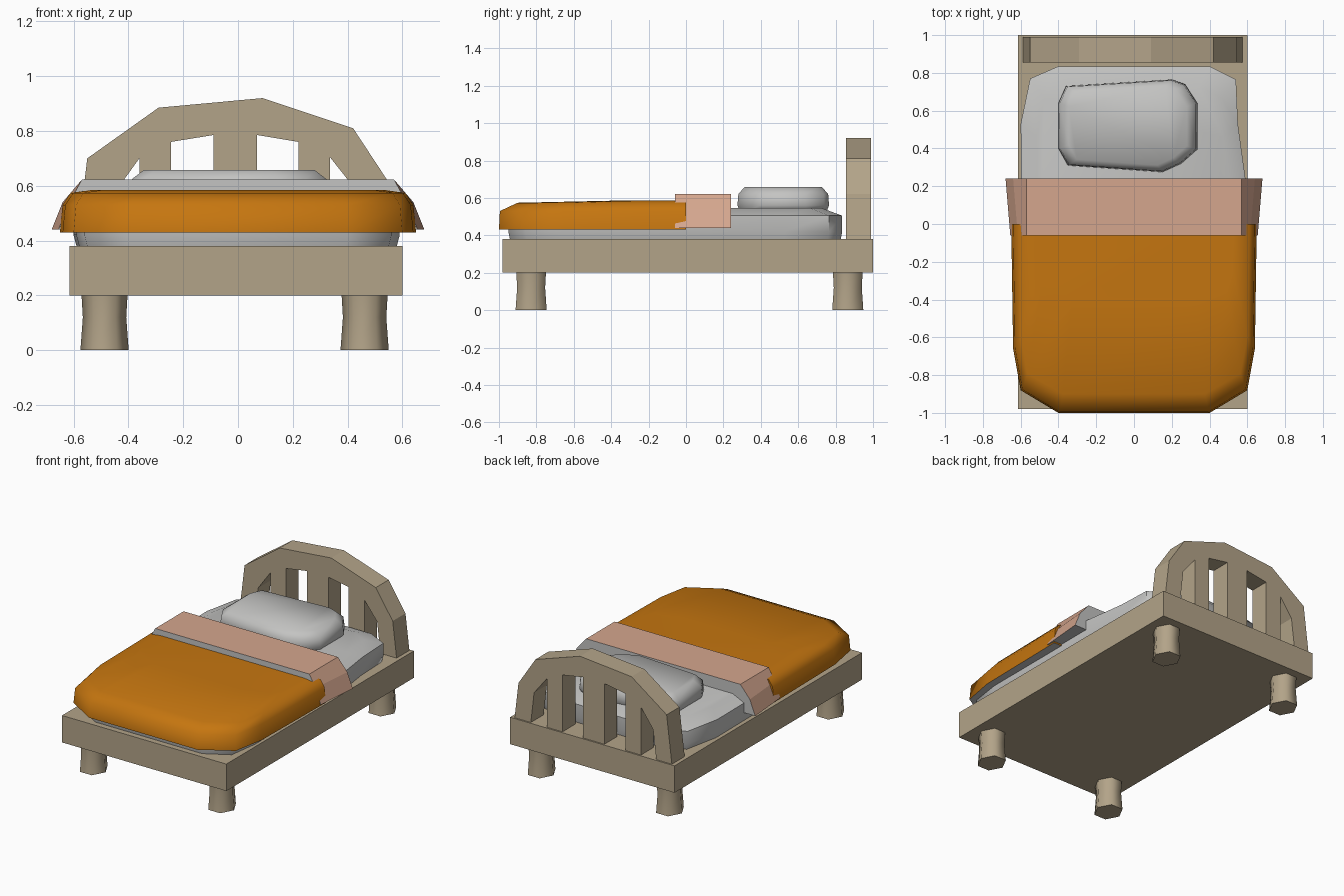
import bpy, bmesh, math

old = bpy.data.objects.get("Cube")
if old:
    bpy.data.objects.remove(old, do_unlink=True)


def material(name, rgb):
    m = bpy.data.materials.new(name)
    m.use_nodes = True
    m.diffuse_color = (*rgb, 1)
    m.node_tree.nodes["Principled BSDF"].inputs["Base Color"].default_value = (*rgb, 1)
    return m


wood = material("wood", (0.45, 0.37, 0.25))
linen = material("linen", (0.55, 0.55, 0.54))
orange = material("orange", (0.56, 0.18, 0.005))
pink = material("pink", (0.66, 0.38, 0.27))


def loft(name, rings, mats, smooth=None, rule=None):
    """Closed solid through rings of equal point count."""
    bm = bmesh.new()
    loops = [[bm.verts.new(p) for p in r] for r in rings]
    n = len(loops[0])
    for a, b in zip(loops, loops[1:]):
        for i in range(n):
            j = (i + 1) % n
            bm.faces.new((a[i], a[j], b[j], b[i]))
    bm.faces.new(loops[0][::-1])
    bm.faces.new(loops[-1])
    bmesh.ops.recalc_face_normals(bm, faces=bm.faces)
    if rule:
        for f in bm.faces:
            f.material_index = rule(f)
    me = bpy.data.meshes.new(name)
    bm.to_mesh(me)
    bm.free()
    for m in mats:
        me.materials.append(m)
    if smooth:
        me.shade_smooth()
        me.set_sharp_from_angle(angle=math.radians(smooth))
    ob = bpy.data.objects.new(name, me)
    bpy.context.collection.objects.link(ob)
    return ob


def level(outline, z, sx=1.0, sy=1.0, cx=0.0, cy=0.0):
    """Outline at height z, scaled about (cx, cy)."""
    return [(cx + (x - cx) * sx, cy + (y - cy) * sy, z) for x, y in outline]


def extrude_y(profile, y0, y1):
    return [[(x, y, z) for x, z in profile] for y in (y0, y1)]


# Bed frame
base = [(-0.615, -0.98), (0.60, -0.98), (0.60, 1.0), (-0.615, 1.0)]
loft("bed_frame", [level(base, 0.20), level(base, 0.38)], [wood])

# Six-sided legs with a slight waist
for side, x in (("right", -0.487), ("left", 0.462)):
    for end, y in (("front", -0.828), ("back", 0.865)):
        hexagon = [(x + 0.088 * math.cos(k * math.pi / 3),
                    y + 0.096 * math.sin(k * math.pi / 3)) for k in range(6)]
        rings = [level(hexagon, z, s, s, x, y)
                 for z, s in ((0, 1), (0.12, 0.9), (0.21, 0.96))]
        loft(f"{end}_{side}_leg", rings, [wood], 70)

# Arched headboard, one comb-shaped profile with four openings
arch = [(-0.59, 0.37), (-0.55, 0.70), (-0.29, 0.885), (0.09, 0.92),
        (0.42, 0.81), (0.545, 0.62), (0.575, 0.37)]
openings = [
    [(0.455, 0.37), (0.43, 0.585), (0.335, 0.705), (0.335, 0.37)],
    [(0.22, 0.37), (0.22, 0.76), (0.07, 0.785), (0.07, 0.37)],
    [(-0.09, 0.37), (-0.09, 0.785), (-0.245, 0.76), (-0.245, 0.37)],
    [(-0.36, 0.37), (-0.36, 0.70), (-0.45, 0.575), (-0.475, 0.37)],
]
loft("headboard", extrude_y(arch + sum(openings, []), 0.855, 0.99), [wood])

# Mattress
bed = [(-0.40, -0.95), (0.40, -0.95), (0.56, -0.86), (0.59, -0.65), (0.59, 0.24),
       (0.55, 0.53), (0.54, 0.765), (0.40, 0.835), (-0.40, 0.835),
       (-0.55, 0.77), (-0.60, 0.53), (-0.59, -0.65), (-0.56, -0.86)]
loft("mattress", [level(bed, 0.375, 0.98, 0.99), level(bed, 0.42),
                  level(bed, 0.505), level(bed, 0.545, 0.86, 0.87)], [linen], 60)

# Pillow
cushion = [(-0.40, 0.40), (-0.35, 0.31), (0.15, 0.275), (0.25, 0.32),
           (0.335, 0.395), (0.335, 0.64), (0.27, 0.74), (0.20, 0.765),
           (-0.36, 0.73), (-0.40, 0.64)]
loft("pillow", [level(cushion, z, s, s, -0.03, 0.52)
                for z, s in ((0.53, 0.95), (0.56, 1), (0.62, 0.98), (0.657, 0.85))],
     [linen], 60)

# Blanket, its back end tucked inside the fold
half = [(0.40, -1.0), (0.60, -0.88), (0.64, -0.66), (0.65, 0.0)]
cover = half + [(-x, y) for x, y in reversed(half)]
loft("blanket", [level(cover, 0.43), level(cover, 0.53, 0.985, 0.995),
                 level(cover, 0.574, 0.94, 0.90), level(cover, 0.585, 0.82, 0.4)],
     [orange, linen], 60, lambda f: 1 if f.normal.z < -0.9 else 0)

# Folded-over edge of the blanket, tinted outside and pale at its ends
fold_rings = []
for y, w in ((-0.06, 0.655), (0.24, 0.68)):
    side = [(w, 0.44), (w - 0.04, 0.54), (0.57, 0.622)]
    fold_rings.append([(x, y, z) for x, z in side] +
                      [(-x, y, z) for x, z in reversed(side)])
loft("blanket_fold", fold_rings, [pink, linen], None,
     lambda f: 1 if abs(f.normal.y) > 0.9 or f.normal.z < -0.8 else 0)
